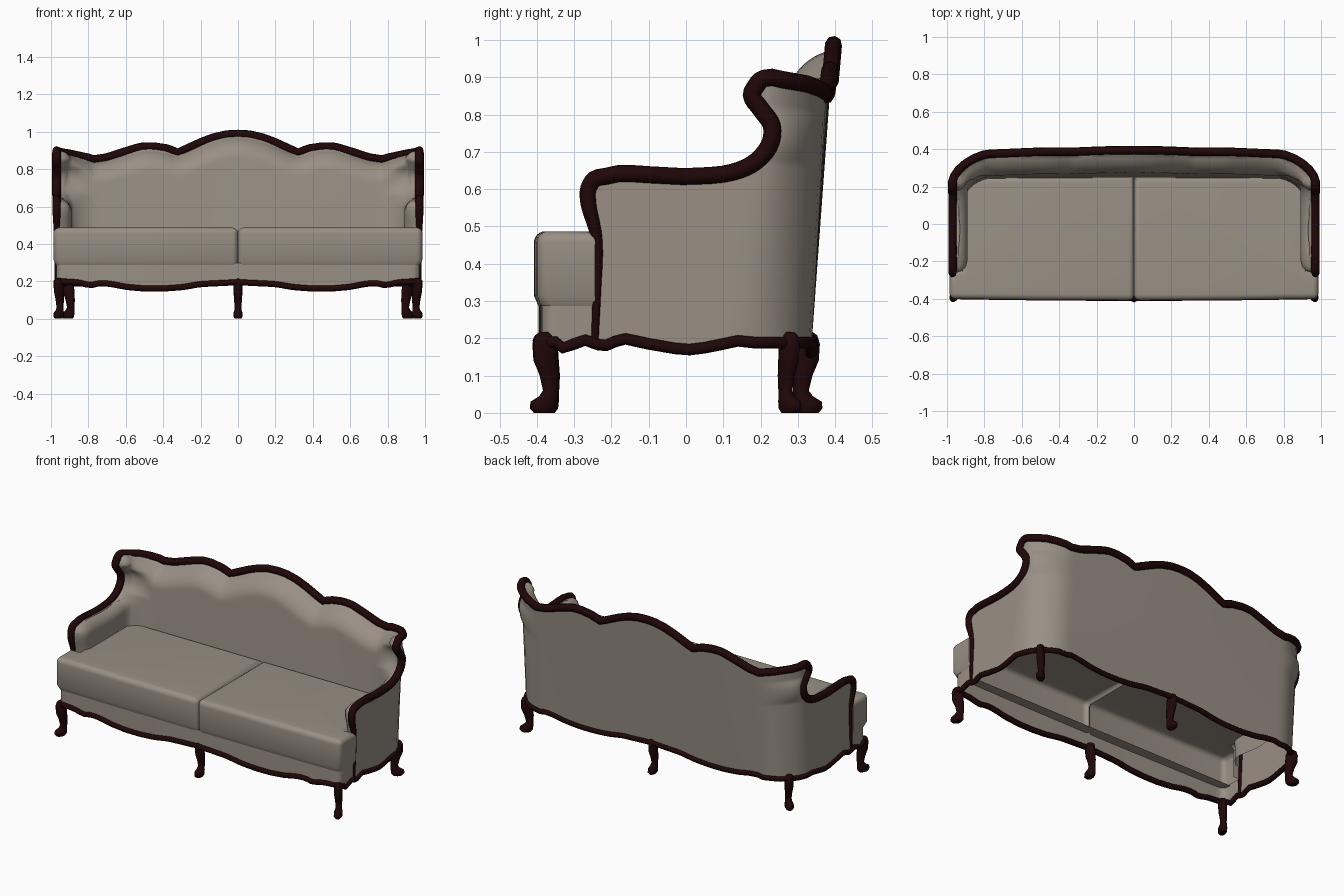
import bpy, bmesh, math
from mathutils import Vector

if "Cube" in bpy.data.objects:
    bpy.data.objects.remove(bpy.data.objects["Cube"])

def material(name, col):
    m = bpy.data.materials.new(name)
    m.diffuse_color = (*col, 1)
    m.use_nodes = True
    m.node_tree.nodes["Principled BSDF"].inputs["Base Color"].default_value = m.diffuse_color
    return m

FABRIC = material("taupe fabric", (0.32, 0.28, 0.235))
WOOD = material("dark mahogany", (0.014, 0.002, 0.0025))

def finish(ob, mat, angle=50, mirror=False):
    ob.data.materials.append(mat)
    if mirror:
        m = ob.modifiers.new("mirror", 'MIRROR')
        m.merge_threshold = 0.0005
    bpy.ops.object.select_all(action='DESELECT')
    ob.select_set(True)
    bpy.context.view_layer.objects.active = ob
    if ob.type == 'CURVE':
        bpy.ops.object.convert(target='MESH')
        ob = bpy.context.object
    bpy.ops.object.shade_smooth_by_angle(angle=math.radians(angle))
    return ob

def from_bmesh(name, bm):
    me = bpy.data.meshes.new(name)
    bm.to_mesh(me)
    bm.free()
    ob = bpy.data.objects.new(name, me)
    bpy.context.collection.objects.link(ob)
    return ob

def tube(name, pts, radii, closed=False):
    cu = bpy.data.curves.new(name, 'CURVE')
    cu.dimensions = '3D'
    cu.bevel_depth = 1.0
    cu.bevel_resolution = 2
    cu.use_fill_caps = True
    sp = cu.splines.new('POLY')
    sp.points.add(len(pts) - 1)
    for p, co, r in zip(sp.points, pts, radii):
        p.co = (*co, 1)
        p.radius = r
    sp.use_cyclic_u = closed
    ob = bpy.data.objects.new(name, cu)
    bpy.context.collection.objects.link(ob)
    return finish(ob, WOOD, 60)

def interp(table, x):
    if x <= table[0][0]:
        return table[0][1]
    for (a, va), (b, vb) in zip(table, table[1:]):
        if x <= b:
            return va + (vb - va) * (x - a) / (b - a)
    return table[-1][1]

def smooth_path(pts, n):
    v = [Vector(p) for p in pts]
    v = [2 * v[0] - v[1]] + v + [2 * v[-1] - v[-2]]
    out = []
    for i in range(1, len(v) - 2):
        a, b, c, d = v[i - 1:i + 3]
        for k in range(n):
            t = k / n
            out.append(0.5 * (2 * b + (c - a) * t + (2 * a - 5 * b + 4 * c - d) * t * t
                              + (3 * b - a - 3 * c + d) * t ** 3))
    return out + [v[-2]]

def flip(p):
    return Vector((-p[0], p[1], p[2]))

# Edge profiles: crest of the back, scalloped lower edge, arm and wing outline (y, z)
CREST = [(0, .988), (.06, .985), (.13, .969), (.2, .943), (.26, .915), (.32, .888), (.38, .910),
         (.46, .922), (.52, .919), (.6, .895), (.7, .862), (.77, .852)]
SIDE_TOP = [(0, .888), (6, .897), (12, .9), (15, .882), (18, .852)]
LOW_X = [(0, .195), (.1, .19), (.2, .185), (.3, .168), (.4, .161), (.5, .161), (.6, .17), (.68, .186),
         (.74, .19), (.79, .178), (.86, .195), (.95, .2)]
LOW_Y = [(-.38, .19), (-.33, .174), (-.27, .195), (-.22, .178), (-.17, .2), (-.1, .185), (0, .168),
         (.08, .178), (.13, .195), (.18, .185), (.25, .19)]
OUTLINE = [(-.245, .19), (-.24, .33), (-.238, .46), (-.262, .56), (-.257, .612), (-.215, .638),
           (-.05, .639), (.1, .64), (.175, .667), (.222, .715), (.23, .77), (.2, .815), (.176, .852), (.195, .888)]
edge = smooth_path(OUTLINE, 4)
for a, b in zip(edge, edge[1:]):
    b.y = max(b.y, a.y + 0.0003)
zmax = edge[-1].y

# Upholstered shell, half: outer rows run from the arm edge round the corner to the centre back
NS, NA, NB = 12, 6, 24
def shell_row(fy, fz):
    row = []
    f = (fz - .19) / (zmax - .19)
    for k in range(NS + NA + NB + 1):
        x = .77 * (1 - max(0, k - NS - NA) / NB)
        ang = min(1, max(0, (k - NS) / NA)) * math.pi / 2
        top = interp(SIDE_TOP, k) if k <= NS + NA else interp(CREST, x)
        yl = fy + (.14 - fy) * min(1, k / NS) ** 1.4
        low = interp(LOW_Y, yl) if k <= NS else interp(LOW_X, x) if k >= NS + NA else .188
        z = low + (top - low) * f
        ys = max(.14 + .13 * (z - .2), fy + .02)
        yb = .338 + .073 * (z - .2) - .01 * f * (x / .77) ** 2
        e = 1.05 + .22 * f
        if k <= NS:
            p = Vector((.97, fy + (ys - fy) * (k / NS) ** 1.4, z))
        elif k <= NS + NA:
            p = Vector((.77 + .2 * abs(math.cos(ang)) ** e, ys + (yb - ys) * math.sin(ang) ** e, z))
        else:
            p = Vector((x, yb, z))
        row.append((p, ang))
    return row

rows = [shell_row(*e) for e in edge]
rail = [r[0][0] for r in rows] + [p for p, a in rows[-1][1:]]

def rail_distance(p):
    best = 9
    for a, b in zip(rail, rail[1:]):
        d = b - a
        t = min(1, max(0, (p - a).dot(d) / max(d.length_squared, 1e-12)))
        best = min(best, (p - a - d * t).length)
    return best

def padded(p, ang):
    back = math.sin(ang)
    r = min(1, max(0, rail_distance(p) - .018 * back) / (.07 + .04 * back))
    thick = .08 + .03 * back
    d = .012 + (thick - .012) * math.sqrt(1 - (1 - r) ** 2) ** (1 + .4 * back)
    return p - Vector((math.cos(ang), math.sin(ang), 0)) * d

bm = bmesh.new()
outer = [[bm.verts.new(p) for p, a in r] for r in rows]
inner = [[bm.verts.new(padded(p, a)) for p, a in r] for r in rows]
for g, zmin in ((outer, 0), (inner, .38)):
    for r, s in zip(g, g[1:]):
        for k in range(len(r) - 1):
            if s[k].co.z > zmin:
                bm.faces.new((r[k], r[k + 1], s[k + 1], s[k]))
for k in range(len(outer[0]) - 1):
    bm.faces.new((outer[-1][k], outer[-1][k + 1], inner[-1][k + 1], inner[-1][k]))
for i in range(len(rows) - 1):
    bm.faces.new((outer[i][0], outer[i + 1][0], inner[i + 1][0], inner[i][0]))
bmesh.ops.delete(bm, geom=[v for v in bm.verts if not v.link_faces], context='VERTS')
bmesh.ops.recalc_face_normals(bm, faces=bm.faces)
finish(from_bmesh("padded_back_and_arms", bm), FABRIC, 60, True)

# Carved show-wood rail along arms, wings and crest
radii = [interp([(.2, .010), (.45, .014), (.56, .021), (.7, .024)], p.z) for p in rail]
for i in range(len(edge), len(rail)):
    radii[i] = .023
tube("carved_top_rail", rail + [flip(p) for p in rail[-2::-1]], radii + radii[-2::-1])

# Front apron below the cushions, half
front = []
for i in range(31):
    x = .94 * i / 30
    front.append(Vector((x, -.385 - .01 * (1 - x * x), interp(LOW_X, x))))
for i in range(1, 5):
    a = i / 4 * math.pi / 2
    front.append(Vector((.935 + .037 * math.sin(a), -.35 - .036 * math.cos(a), .19)))
for y in (-.33, -.3, -.27, -.25):
    front.append(Vector((.972, y, interp(LOW_Y, y))))
bm = bmesh.new()
lo = [bm.verts.new(p) for p in front]
hi = [bm.verts.new((p.x, p.y, .297)) for p in front]
for i in range(len(lo) - 1):
    bm.faces.new((lo[i], lo[i + 1], hi[i + 1], hi[i]))
finish(from_bmesh("front_apron", bm), FABRIC, 50, True)

# Scalloped wooden rail round the base
base = front + [p for p, a in rows[0][1:]]
loop = base + [flip(p) for p in base[-2:0:-1]]
tube("scalloped_base_rail", loop, [.016] * len(loop), True)

# Two T-shaped seat cushions, hollow underneath behind the front lip
def cushion(name, s):
    plan = [(0, -.408), (.5, -.406), (.986, -.4), (.986, -.244), (.925, -.244), (.925, .25), (0, .25)]
    bm = bmesh.new()
    lower, upper = [[bm.verts.new((s * x, y, z)) for x, y in plan] for z in (.287, .487)]
    bm.faces.new(lower)
    bm.faces.new(upper)
    for i in range(7):
        j = (i + 1) % 7
        bm.faces.new((lower[i], lower[j], upper[j], upper[i]))
    bmesh.ops.recalc_face_normals(bm, faces=bm.faces)
    def soft(e):
        m = (e.verts[0].co + e.verts[1].co) / 2
        upright = abs(e.verts[0].co.z - e.verts[1].co.z) > .1
        return m.z > .48 or (upright and m.y < -.3 and abs(abs(m.x) - .5) > .1)
    bmesh.ops.bevel(bm, geom=[e for e in bm.edges if soft(e)], offset=.05,
                    segments=6, profile=.5, affect='EDGES', clamp_overlap=True)
    # slightly tucked-in lower edge
    for co, no in (((0, 0, .315), (0, 0, 1)), ((0, -.33, 0), (0, 1, 0))):
        bmesh.ops.bisect_plane(bm, geom=bm.verts[:] + bm.edges[:] + bm.faces[:], plane_co=co, plane_no=no)
    for v in bm.verts:
        if v.co.z < .29:
            v.co.x -= s * .012 if abs(v.co.x) > .94 else 0
            v.co.y += .012 if v.co.y < -.335 else 0
    # drop the concealed underside and rear walls
    hidden = []
    for f in bm.faces:
        c = f.calc_center_median()
        if (f.normal.z < -.9 and c.y > -.33) or (abs(f.normal.z) < .1 and c.y > -.22) \
                or (abs(f.normal.x) > .99 and abs(c.x) < .003):
            hidden.append(f)
    bmesh.ops.delete(bm, geom=hidden, context='FACES')
    finish(from_bmesh(name, bm), FABRIC, 50)

cushion("right_seat_cushion", 1)
cushion("left_seat_cushion", -1)

# Cabriole legs: elliptical rings (z, outward offset, half depth, half width)
LEG = [(0, .005, .028, .018), (.012, .006, .038, .025), (.03, .004, .038, .025), (.045, -.008, .026, .02),
       (.06, -.014, .021, .018), (.1, -.01, .027, .021), (.14, 0, .034, .024), (.185, .003, .034, .024),
       (.208, .003, .027, .021), (.217, .003, .014, .012)]
def leg(name, x, y, dx, dy):
    out = Vector((dx, dy, 0)).normalized()
    side = Vector((-out.y, out.x, 0))
    bm = bmesh.new()
    rings = []
    for z, o, d, w in LEG:
        rings.append([bm.verts.new(Vector((x, y, z)) + out * (o + d * math.cos(a)) + side * w * math.sin(a))
                      for a in [i * math.tau / 12 for i in range(12)]])
    for r, s in zip(rings, rings[1:]):
        for i in range(12):
            j = (i + 1) % 12
            bm.faces.new((r[i], r[j], s[j], s[i]))
    bm.faces.new(rings[0][::-1])
    bm.faces.new(rings[-1])
    finish(from_bmesh(name, bm), WOOD, 50)

leg("front_centre_leg", 0, -.375, 0, -1)
leg("back_centre_leg", 0, .322, 0, 1)
for s, n in ((1, "right"), (-1, "left")):
    leg(f"front_{n}_leg", s * .957, -.376, s * .4, -.9)
    leg(f"back_{n}_leg", s * .905, .275, s * .75, .6)
